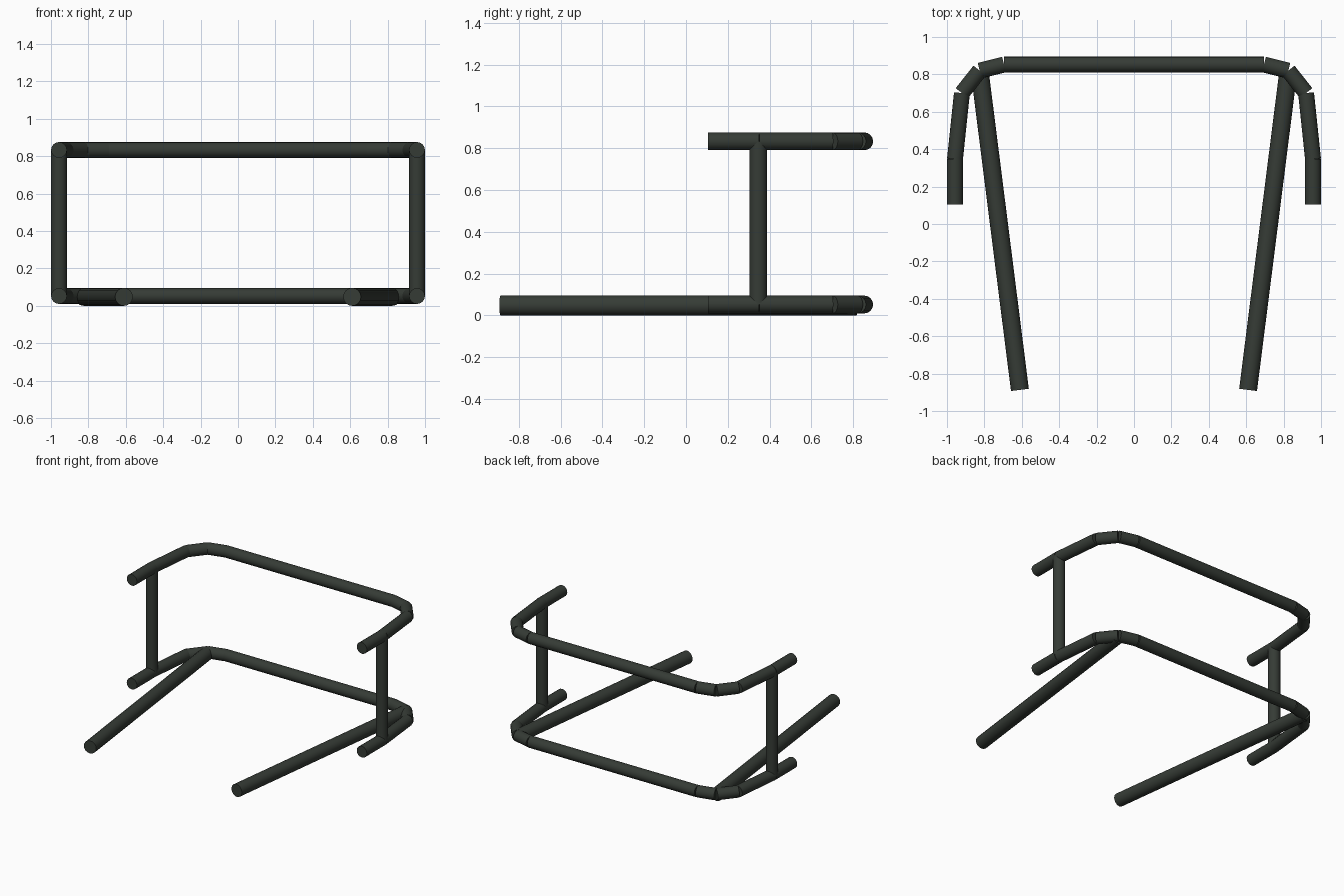
import bpy, math
from mathutils import Vector

if "Cube" in bpy.data.objects:
    bpy.data.objects.remove(bpy.data.objects["Cube"])

mat = bpy.data.materials.new("dark green grey metal")
mat.diffuse_color = (0.036, 0.044, 0.036, 1)
mat.use_nodes = True
mat.node_tree.nodes["Principled BSDF"].inputs["Base Color"].default_value = mat.diffuse_color

R, LEG_R = 0.0425, 0.048
Z_LOW, Z_HIGH = 0.0525, 0.833


def tube(name, a, b, r):
    """Straight capped tube from point a to point b."""
    a, b = Vector(a), Vector(b)
    d = b - a
    bpy.ops.mesh.primitive_cylinder_add(vertices=16, radius=r, depth=d.length,
                                        location=(a + b) / 2)
    o = bpy.context.object
    o.rotation_euler = d.to_track_quat('Z', 'Y').to_euler()
    o.name = name
    o.data.materials.append(mat)
    bpy.ops.object.shade_smooth_by_angle(angle=math.radians(35))


# half outline of a rail, from the back bar round to the side tip
path = [(0.695, 0.8525), (0.825, 0.82), (0.92, 0.70), (0.957, 0.348), (0.957, 0.105)]

for label, z in (("lower", Z_LOW), ("upper", Z_HIGH)):
    # back bar
    tube(label + "_back_bar", (-path[0][0], path[0][1], z), (path[0][0], path[0][1], z), R)
    # bent corners and side bars
    for side, s in (("left", -1), ("right", 1)):
        for i, (p, q) in enumerate(zip(path, path[1:])):
            tube(f"{label}_{side}_rail_{i + 1}", (s * p[0], p[1], z), (s * q[0], q[1], z), R)

for side, s in (("left", -1), ("right", 1)):
    # upright between the rails
    tube(side + "_upright", (s * 0.957, 0.345, Z_LOW), (s * 0.957, 0.345, Z_HIGH), R)
    # long floor leg
    tube(side + "_floor_leg", (s * 0.825, 0.815, 0.048), (s * 0.61, -0.887, 0.048), LEG_R)
